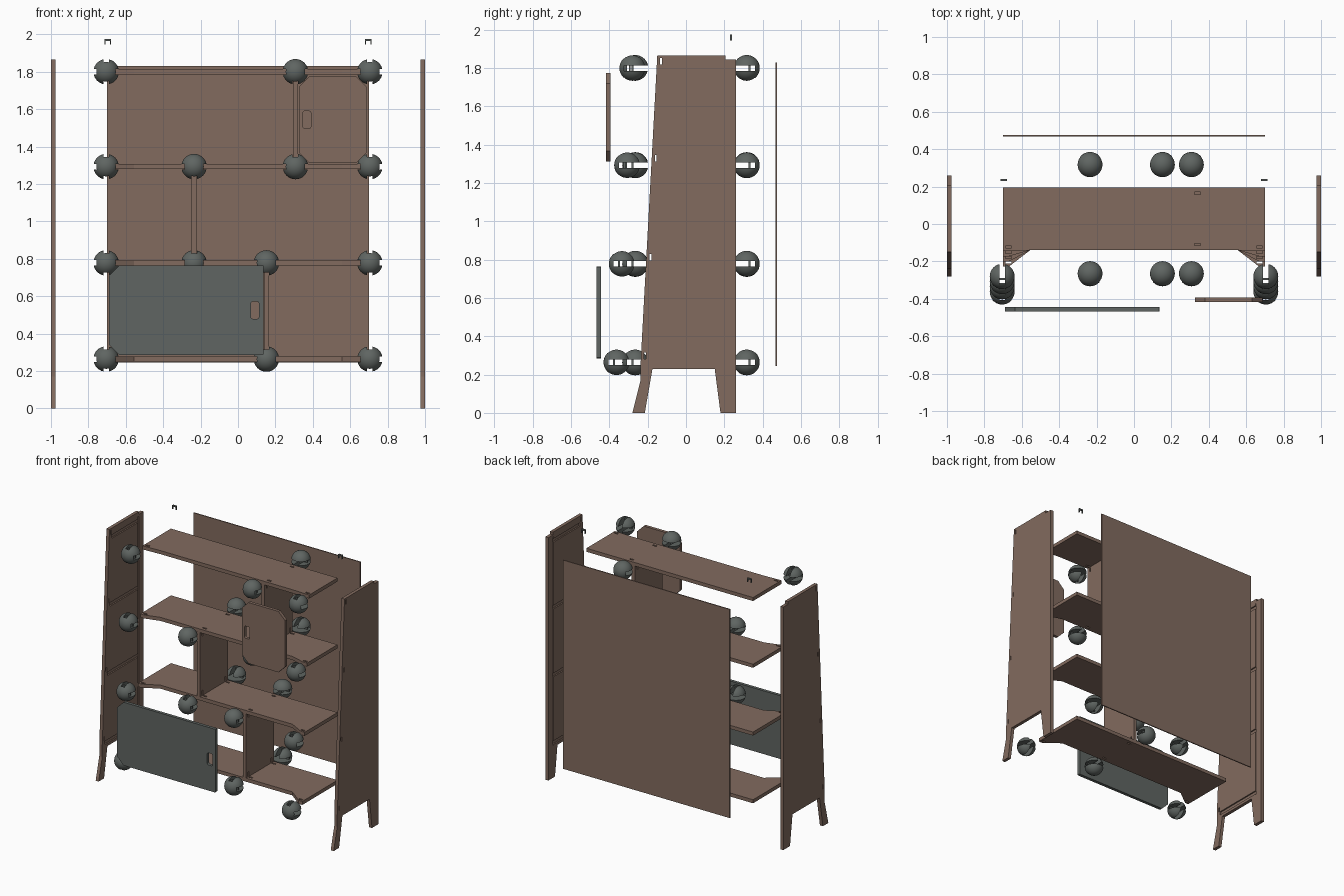
import bpy, bmesh, math
from mathutils import Matrix, Vector

cube = bpy.data.objects.get("Cube")
if cube:
    bpy.data.objects.remove(cube, do_unlink=True)


def material(name, colour):
    m = bpy.data.materials.new(name)
    m.use_nodes = True
    m.diffuse_color = (*colour, 1)
    m.node_tree.nodes["Principled BSDF"].inputs["Base Color"].default_value = (*colour, 1)
    return m


WOOD = material("brown wood", (0.223, 0.147, 0.114))
GREY = material("dark grey", (0.115, 0.130, 0.122))

THICK = 0.027                       # board thickness
SHELF_Z = [0.264, 0.778, 1.293, 1.80]
BACK, FRONT = 0.195, -0.14          # shelf depth range
RADIUS, SLOT_DEPTH = 0.068, 0.043   # ball connector
END_X = 0.705


def finish(name, bm, mat):
    bmesh.ops.recalc_face_normals(bm, faces=bm.faces)
    me = bpy.data.meshes.new(name)
    bm.to_mesh(me)
    bm.free()
    ob = bpy.data.objects.new(name, me)
    bpy.context.scene.collection.objects.link(ob)
    me.materials.append(mat)
    return ob


def add_box(bm, lo, hi):
    lo, hi = Vector(lo), Vector(hi)
    m = Matrix.Translation((lo + hi) / 2) @ Matrix.Diagonal((*(hi - lo), 1))
    bmesh.ops.create_cube(bm, size=1, matrix=m)


def box(name, lo, hi, mat):
    bm = bmesh.new()
    add_box(bm, lo, hi)
    return finish(name, bm, mat)


def prism(name, outline, axis, start, end, mat):
    """Extrude a 2D outline along one axis."""
    bm = bmesh.new()

    def place(p):
        v = list(p)
        v.insert(axis, start)
        return v
    face = bm.faces.new([bm.verts.new(place(p)) for p in outline])
    out = bmesh.ops.extrude_face_region(bm, geom=[face])
    shift = Vector([end - start if i == axis else 0 for i in range(3)])
    bmesh.ops.translate(bm, vec=shift, verts=[v for v in out["geom"] if isinstance(v, bmesh.types.BMVert)])
    return finish(name, bm, mat)


def carve(ob, cutters):
    """Subtract each cutter and throw the cutters away."""
    for c in cutters:
        c.hide_render = True
        mod = ob.modifiers.new("cut", "BOOLEAN")
        mod.operation, mod.solver, mod.object = "DIFFERENCE", "EXACT", c
    bpy.context.view_layer.update()
    result = bpy.data.meshes.new_from_object(ob.evaluated_get(bpy.context.evaluated_depsgraph_get()))
    ob.modifiers.clear()
    ob.data = result
    for c in cutters:
        bpy.data.objects.remove(c, do_unlink=True)


def cutter(lo, hi):
    return box("cutter", lo, hi, WOOD)


def panel_front(z):
    return -0.15 - (1.865 - z) * 0.054


# Side panels with splayed feet, shelf grooves and peg holes
profile = [(-0.28, 0), (-0.215, 0), (-0.175, 0.23), (0.15, 0.23), (0.18, 0), (0.26, 0),
           (0.26, 1.845), (0.205, 1.845), (0.205, 1.865), (-0.15, 1.865),
           (-0.237, 0.26), (-0.237, 0.17)]
for side, word in ((1, "left"), (-1, "right")):
    panel = prism(word + "_side_panel", profile, 0, side * 0.975, side, WOOD)

    def across(inner, outer, y0, y1, z0, z1):
        a, b = sorted((side * inner, side * outer))
        return cutter((a, y0, z0), (b, y1, z1))
    cuts = [across(0.96, 0.985, 0.195, 0.204, 0.245, 1.83)]
    for z in SHELF_Z:
        f = panel_front(z)
        cuts.append(across(0.96, 0.985, f + 0.035, BACK, z - THICK / 2, z + THICK / 2))
        cuts.append(across(0.95, 1.05, f + 0.018, f + 0.028, z + 0.018, z + 0.052))
    carve(panel, cuts)

    # Top clip above each panel
    bm = bmesh.new()
    x = side * 0.697
    add_box(bm, (x - 0.017, 0.229, 1.965), (x + 0.017, 0.241, 1.975))
    for s in (-1, 1):
        add_box(bm, (x + s * 0.0145 - 0.0025, 0.229, 1.945), (x + s * 0.0145 + 0.0025, 0.241, 1.966))
    finish(word + "_top_clip", bm, GREY)

# Dividers: x position, lower shelf index
DIVIDERS = [(0.152, 0), (-0.235, 1), (0.307, 2)]
for x, i in DIVIDERS:
    h = THICK / 2
    d = box("divider", (x - h, FRONT, SHELF_Z[i] + h), (x + h, BACK, SHELF_Z[i + 1] - h), WOOD)
    carve(d, [cutter((x - 0.1, y - 0.006, z - 0.017), (x + 0.1, y + 0.006, z + 0.017))
              for y in (FRONT + 0.03, BACK - 0.03)
              for z in (SHELF_Z[i] + 0.034, SHELF_Z[i + 1] - 0.034)])

# Shelves with flared front corners and peg holes
for i, z in enumerate(SHELF_Z):
    f = panel_front(z)
    half = [(0.555, FRONT), (0.67, f + 0.008), (0.70, f + 0.008), (0.70, BACK)]
    outline = half + [(-x, y) for x, y in reversed(half)]
    shelf = prism("shelf", outline, 2, z - THICK / 2, z + THICK / 2, WOOD)
    holes = [(s * 0.672, f + 0.03) for s in (-1, 1)]
    holes += [(x + 0.033, y) for x, j in DIVIDERS if i in (j, j + 1) for y in (FRONT + 0.03, BACK - 0.03)]
    carve(shelf, [cutter((x - 0.016, y - 0.006, z - 0.1), (x + 0.016, y + 0.006, z + 0.1)) for x, y in holes])

box("back_panel", (-0.70, 0.467, 0.245), (0.70, 0.475, 1.83), WOOD)


# Doors with cut corners and a finger slot
def door(name, x0, x1, z0, z1, y, c, right_c, slot_x, mat):
    outline = [(x0 + c, z0), (x1 - right_c, z0), (x1, z0 + right_c), (x1, z1 - right_c),
               (x1 - right_c, z1), (x0 + c, z1), (x0, z1 - c), (x0, z0 + c)]
    ob = prism(name, outline, 1, y - 0.024, y, mat)
    mid, r = (z0 + z1) / 2, 0.022
    hole = []
    for k in range(16):
        a = math.tau * (k + 0.5) / 16
        u, v = math.cos(a), math.sin(a)
        hole.append((slot_x + 0.5 * r * u + math.copysign(r / 2, u), mid + 0.5 * r * v + math.copysign(0.035, v)))
    carve(ob, [prism("cutter", hole, 1, y - 0.1, y + 0.1, mat)])


door("upper_door", 0.325, 0.687, 1.312, 1.775, -0.394, 0.055, 0.055, 0.368, WOOD)
door("lower_door", -0.69, 0.137, 0.285, 0.765, -0.443, 0.055, 0.004, 0.09, GREY)


# Ball connectors: slotted for a shelf and an upright, with locking pegs
def ball(name, x, y, z, facing, up, down, peg_x):
    bm = bmesh.new()
    bmesh.ops.create_uvsphere(bm, u_segments=32, v_segments=16, radius=RADIUS,
                              matrix=Matrix.Translation((x, y, z)))
    for face in bm.faces:
        face.smooth = True
    ob = finish(name, bm, GREY)
    y0, y1 = sorted((y - facing * SLOT_DEPTH, y + facing * 0.1))
    h = THICK / 2 + 0.001
    carve(ob, [cutter((x - 0.1, y0, z - h), (x + 0.1, y1, z + h)),
               cutter((x - h, y0, z - 0.1 * down), (x + h, y1, z + 0.1 * up))])
    bm = bmesh.new()
    bm.from_mesh(ob.data)
    py = y - facing * 0.014
    add_box(bm, (x + peg_x - 0.015, py - 0.005, z - 0.018), (x + peg_x + 0.015, py + 0.005, z + 0.018))
    pz = z + (0.034 if up else -0.034)
    add_box(bm, (x - 0.018, py - 0.005, pz - 0.015), (x + 0.018, py + 0.005, pz + 0.015))
    bm.to_mesh(ob.data)
    bm.free()
    bpy.ops.object.select_all(action="DESELECT")
    ob.select_set(True)
    bpy.context.view_layer.objects.active = ob
    bpy.ops.object.shade_smooth_by_angle(angle=math.radians(30))


for z in SHELF_Z:
    for side in (-1, 1):
        ball("corner_connector", side * END_X, panel_front(z) - 0.126, z, 1, 1, 1, -side * 0.033)
for x, i in DIVIDERS:
    for y, facing in ((-0.265, 1), (0.317, -1)):
        ball("divider_connector", x, y, SHELF_Z[i], facing, 1, 0.1, 0.033)
        ball("divider_connector", x, y, SHELF_Z[i + 1], facing, 0, 1, 0.033)
